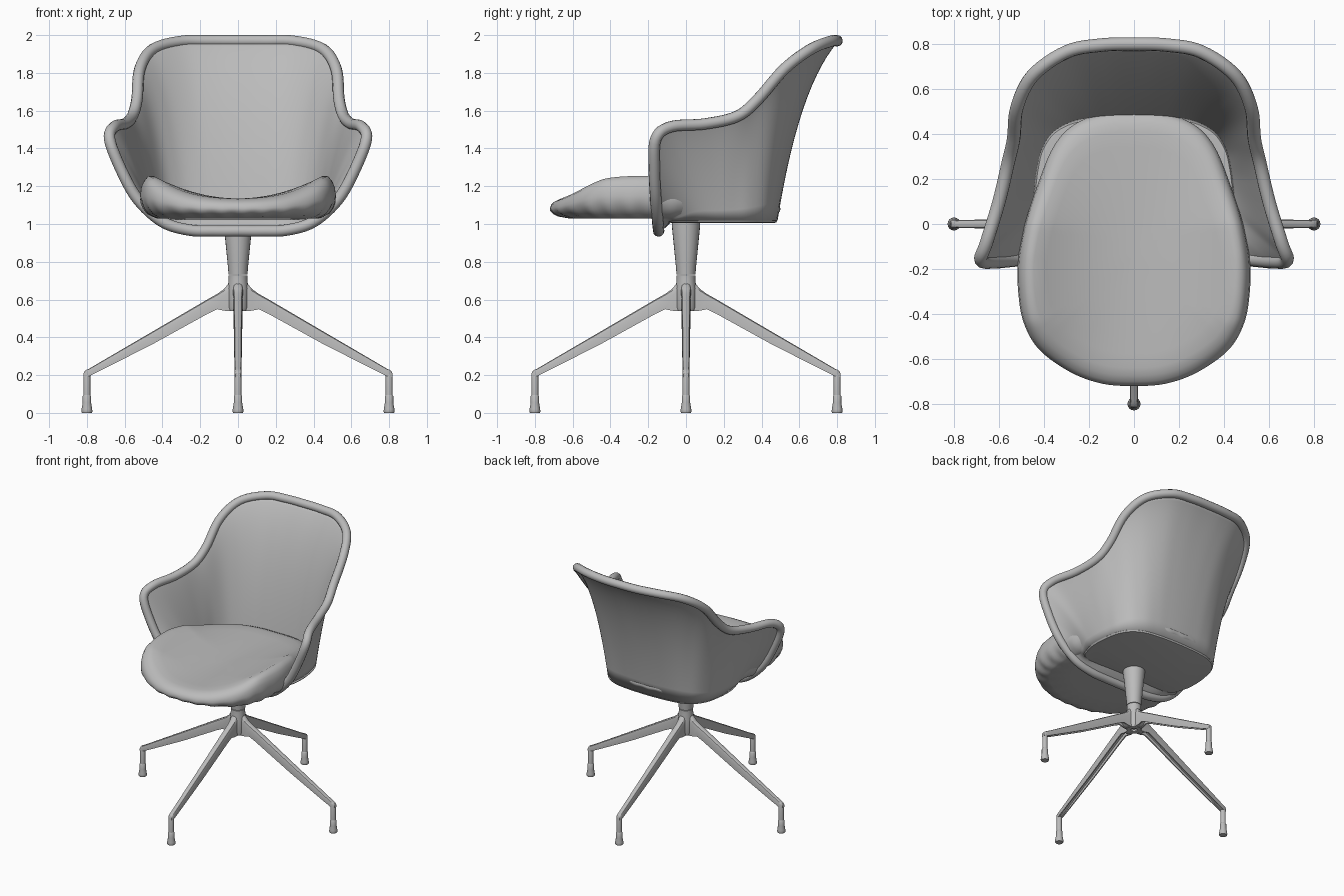
import bpy, bmesh, math
from mathutils import Vector, Matrix

cube = bpy.data.objects.get("Cube")
if cube:
    bpy.data.objects.remove(cube, do_unlink=True)

grey = bpy.data.materials.new("plain grey")
grey.use_nodes = True
grey.diffuse_color = (0.5, 0.5, 0.5, 1)
grey.node_tree.nodes["Principled BSDF"].inputs["Base Color"].default_value = (0.5, 0.5, 0.5, 1)


def finish(obj, angle=40):
    """Give an object its material and smooth shading with sharp edges kept."""
    obj.data.materials.clear()
    obj.data.materials.append(grey)
    bpy.ops.object.select_all(action='DESELECT')
    obj.select_set(True)
    bpy.context.view_layer.objects.active = obj
    bpy.ops.object.shade_smooth_by_angle(angle=math.radians(angle))
    return obj


def loft(name, rings, wrap=True, cap_start=False, cap_end=False, angle=40):
    """Skin equal rows of points with quads."""
    bm = bmesh.new()
    rows = [[bm.verts.new(p) for p in ring] for ring in rings]
    n = len(rows[0])
    for a, b in zip(rows, rows[1:]):
        for i in range(n if wrap else n - 1):
            j = (i + 1) % n
            bm.faces.new((a[i], a[j], b[j], b[i]))
    if cap_start:
        bm.faces.new(rows[0][::-1])
    if cap_end:
        bm.faces.new(rows[-1])
    bmesh.ops.recalc_face_normals(bm, faces=bm.faces)
    mesh = bpy.data.meshes.new(name)
    bm.to_mesh(mesh)
    bm.free()
    obj = bpy.data.objects.new(name, mesh)
    bpy.context.collection.objects.link(obj)
    return finish(obj, angle)


def smooth_loop(half, steps):
    """Mirror a half outline across x and run a smooth closed curve through it."""
    pts = [Vector(p) for p in half]
    pts += [Vector((-p.x, p.y, p.z)) for p in pts[-2:0:-1]]
    n, out = len(pts), []
    for i in range(n):
        a, b, c, d = (pts[(i + k) % n] for k in (-1, 0, 1, 2))
        for s in range(steps):
            t = s / steps
            out.append(0.5 * (2 * b + (c - a) * t + (2 * a - 5 * b + 4 * c - d) * t * t
                              + (3 * b - a - 3 * c + d) * t ** 3))
    return out


def turned(name, profile, centre=(0, 0), sides=24):
    """Round part from (radius, height) pairs."""
    rings = [[(centre[0] + r * math.cos(math.tau * i / sides),
               centre[1] + r * math.sin(math.tau * i / sides), z) for i in range(sides)]
             for r, z in profile]
    return loft(name, rings, cap_start=True, cap_end=True)


# Half outlines of the shell: rim and the matching edge of its floor
rim_half = [(0, -.145, .963), (.13, -.145, .963), (.26, -.145, .968), (.40, -.15, 1.012),
            (.53, -.16, 1.13), (.62, -.168, 1.29), (.68, -.16, 1.45), (.655, -.08, 1.515),
            (.60, .10, 1.53), (.56, .27, 1.57), (.535, .38, 1.66), (.52, .52, 1.82),
            (.45, .66, 1.925), (.30, .765, 1.967), (.15, .795, 1.97), (0, .80, 1.97)]
floor_half = [(0, -.08), (.12, -.08), (.25, -.085), (.35, -.08), (.40, -.05), (.42, 0), (.435, .05),
              (.44, .10), (.44, .17), (.43, .25), (.41, .33), (.36, .405), (.28, .45),
              (.19, .468), (.10, .475), (0, .478)]
rim_path = smooth_loop(rim_half, 6)
floor_path = smooth_loop([(x, y, 1.02) for x, y in floor_half], 6)

# Shell: curved walls from floor edge to rim
rows = 14
rings = []
for r in range(rows + 1):
    t = r / rows
    ring = []
    for b, e in zip(floor_path, rim_path):
        k = .35 + .25 * max(0, min(1, (.6 - e.y) / .4))
        mid = Vector((b.x + (e.x - b.x) * k, b.y + (e.y - b.y) * k, b.z + (e.z - b.z) * .75))
        ring.append(b * (1 - t) ** 2 + mid * 2 * t * (1 - t) + e * t * t)
    rings.append(ring)
shell = loft("shell", rings)
thick = shell.modifiers.new("thickness", 'SOLIDIFY')
thick.thickness = .014
thick.offset = 0

# Floor plate with a softly rounded edge
middle = Vector((0, .2, 0))
plate = [[Vector(((p.x) * s, middle.y + (p.y - middle.y) * s, z)) for p in floor_path]
         for s, z in ((.95, 1.005), (1, 1.008), (1.015, 1.018), (1.005, 1.03), (.95, 1.032))]
loft("floor_plate", plate, cap_start=True, cap_end=True)

# Padded tube around the rim
curve = bpy.data.curves.new("rim_tube", 'CURVE')
curve.dimensions = '3D'
curve.bevel_depth = .03
curve.bevel_resolution = 4
spline = curve.splines.new('POLY')
spline.points.add(len(rim_path) - 1)
for point, p in zip(spline.points, rim_path):
    point.co = (*p, 1)
spline.use_cyclic_u = True
rim = bpy.data.objects.new("rim_tube", curve)
bpy.context.collection.objects.link(rim)
bpy.ops.object.select_all(action='DESELECT')
rim.select_set(True)
bpy.context.view_layer.objects.active = rim
bpy.ops.object.convert(target='MESH')
finish(bpy.context.view_layer.objects.active)

# Seat cushion: dished top with raised sides, gathered pleats underneath
seat_half = [(0, -.72), (.14, -.71), (.28, -.66), (.42, -.56), (.49, -.44), (.515, -.30),
             (.515, -.16), (.485, 0), (.43, .17), (.36, .34), (.27, .44), (.14, .49), (0, .50)]
outline = smooth_loop([(x, y, 0) for x, y in seat_half], 8)
heart = Vector((0, -.14, 0))


def cushion_top(p):
    front = max(0, min(1, (p.y + .74) / .3))
    back = max(0, min(1, (.4 - p.y) / .4))
    return 1.135 + .115 * min(1.15, (p.x / .44) ** 2) * front ** .5 * (.4 + .6 * back)


def cushion_ring(scale, lift, pleat=0):
    ring = []
    for i, p in enumerate(outline):
        q = heart + (p - heart) * (scale + pleat * math.sin(math.tau * i / 6.4))
        ring.append(Vector((q.x, q.y, 1.03 + (cushion_top(q) - 1.03) * lift)))
    return ring


stations = [(.55, 0, 0), (.83, 0, 0), (.86, .03, .006), (.92, .1, .011), (.965, .22, .008),
            (.995, .36, .003), (1, .5, 0), (.99, .68, 0), (.965, .82, 0), (.92, .94, 0),
            (.86, 1, 0), (.75, 1, 0), (.6, 1, 0), (.45, 1, 0), (.3, 1, 0), (.15, 1, 0), (.03, 1, 0)]
loft("seat_cushion", [cushion_ring(*s) for s in stations], cap_start=True, cap_end=True, angle=60)

# Central column and hub
turned("column", [(.05, .732), (.054, .78), (.075, .99), (.075, 1.01)])
turned("hub", [(.018, .555), (.022, .54), (.05, .54), (.055, .56), (.055, .66), (.05, .70), (.05, .728)])

# Four legs: tapering channel beams, each with a post and a foot
beam = [(.02, .70, .54, .027), (.05, .685, .54, .027), (.075, .655, .541, .026),
        (.11, .63, .549, .025), (.16, .602, .525, .024), (.45, .432, .365, .021),
        (.70, .286, .238, .019), (.785, .236, .196, .018), (.806, .226, .19, .017),
        (.817, .212, .19, .012)]
for i, side in enumerate(("left", "back", "right", "front")):
    turn = Matrix.Rotation(i * math.pi / 2, 4, 'Z')
    rings = []
    for x, top, low, w in beam:
        h = top - low
        groove = low + h * (.3 if .08 < x < .75 else .02)
        section = [(-w, low), (-w, top - .3 * h), (-.8 * w, top - .08 * h), (-.4 * w, top),
                   (.4 * w, top), (.8 * w, top - .08 * h), (w, top - .3 * h), (w, low),
                   (.65 * w, low), (.55 * w, groove), (-.55 * w, groove), (-.65 * w, low)]
        rings.append([turn @ Vector((x, y, z)) for y, z in section])
    loft(side + "_leg", rings, cap_start=True, cap_end=True)
    end = turn @ Vector((.8, 0, 0))
    turned(side + "_post", [(.018, .08), (.018, .205), (.014, .218)], end, 16)
    turned(side + "_foot", [(.026, 0), (.029, .006), (.028, .02), (.022, .055), (.022, .088),
                            (.018, .094)], end, 16)
